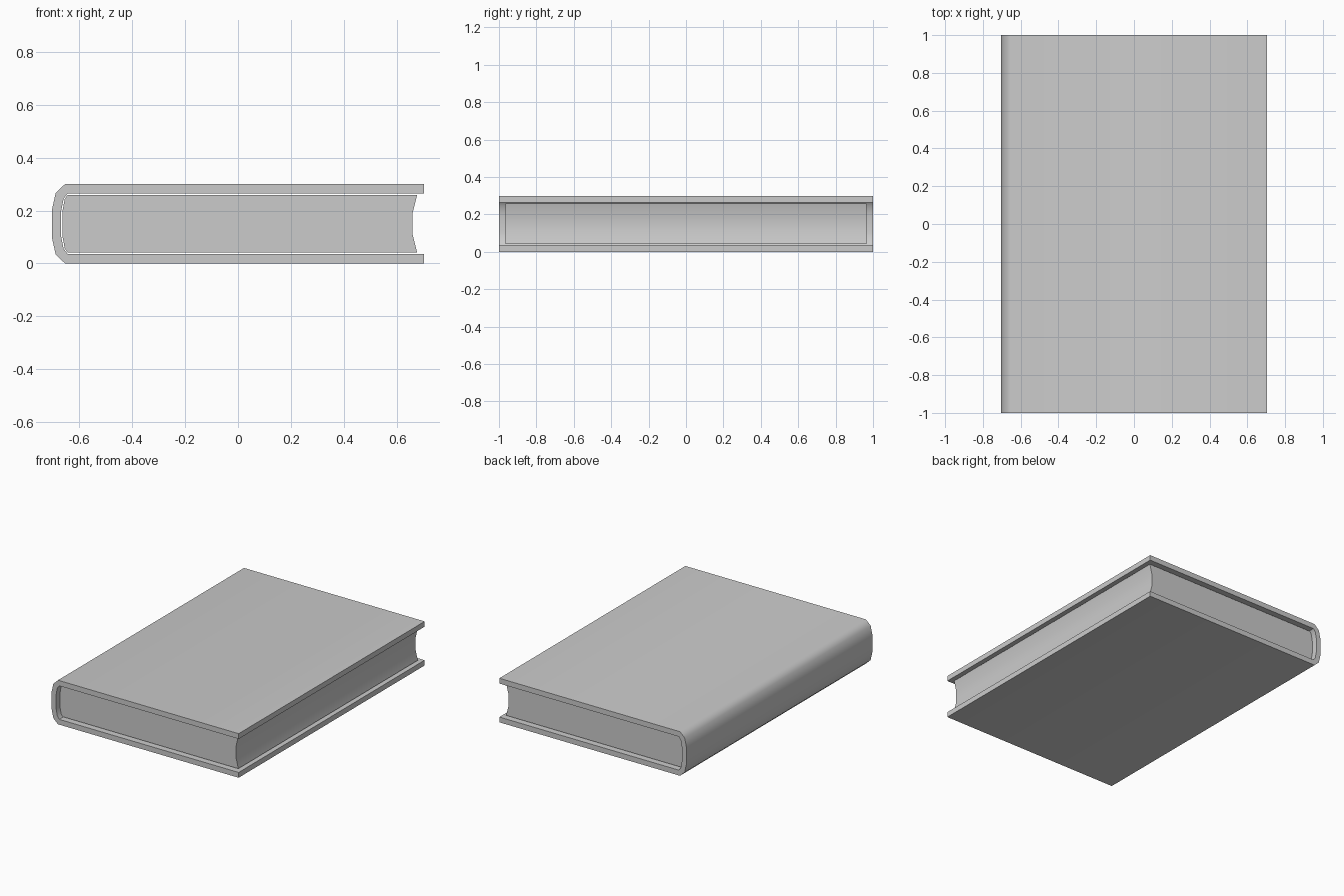
import bpy, bmesh, math

if "Cube" in bpy.data.objects:
    bpy.data.objects.remove(bpy.data.objects["Cube"])

grey = bpy.data.materials.new("plain_grey")
grey.use_nodes = True
colour = (0.6, 0.6, 0.6, 1)
grey.diffuse_color = colour
grey.node_tree.nodes["Principled BSDF"].inputs["Base Color"].default_value = colour

MID = 0.15  # half thickness of the book


def mirrored(upper):
    """Complete a profile given as (x, height above middle), from fore edge to spine."""
    return ([(x, MID + h) for x, h in upper] +
            [(x, MID - h) for x, h in reversed(upper)])


def extrude(name, profile, half_length):
    """Closed x-z profile swept along y."""
    bm = bmesh.new()
    base = bm.faces.new([bm.verts.new((x, -half_length, z)) for x, z in profile])
    ext = bmesh.ops.extrude_face_region(bm, geom=[base])
    moved = [v for v in ext["geom"] if isinstance(v, bmesh.types.BMVert)]
    bmesh.ops.translate(bm, verts=moved, vec=(0, 2 * half_length, 0))
    bmesh.ops.recalc_face_normals(bm, faces=bm.faces)
    mesh = bpy.data.meshes.new(name)
    bm.to_mesh(mesh)
    bm.free()
    mesh.materials.append(grey)
    obj = bpy.data.objects.new(name, mesh)
    bpy.context.collection.objects.link(obj)
    bpy.ops.object.select_all(action="DESELECT")
    obj.select_set(True)
    bpy.context.view_layer.objects.active = obj
    bpy.ops.object.shade_smooth_by_angle(angle=math.radians(50))
    return obj


# Cover: boards joined by a rounded spine
outer = mirrored([(0.705, 0.15), (-0.655, 0.15), (-0.69, 0.117), (-0.705, 0.05)])
inner = mirrored([(0.705, 0.114), (-0.645, 0.114), (-0.66, 0.095), (-0.67, 0.045)])
extrude("cover", outer + inner[::-1], 1.0)

# Page block: rounded back, hollow fore edge
extrude("pages", mirrored([(0.661, 0.04), (0.678, 0.109), (-0.645, 0.109),
                           (-0.656, 0.093), (-0.665, 0.045)]), 0.965)
